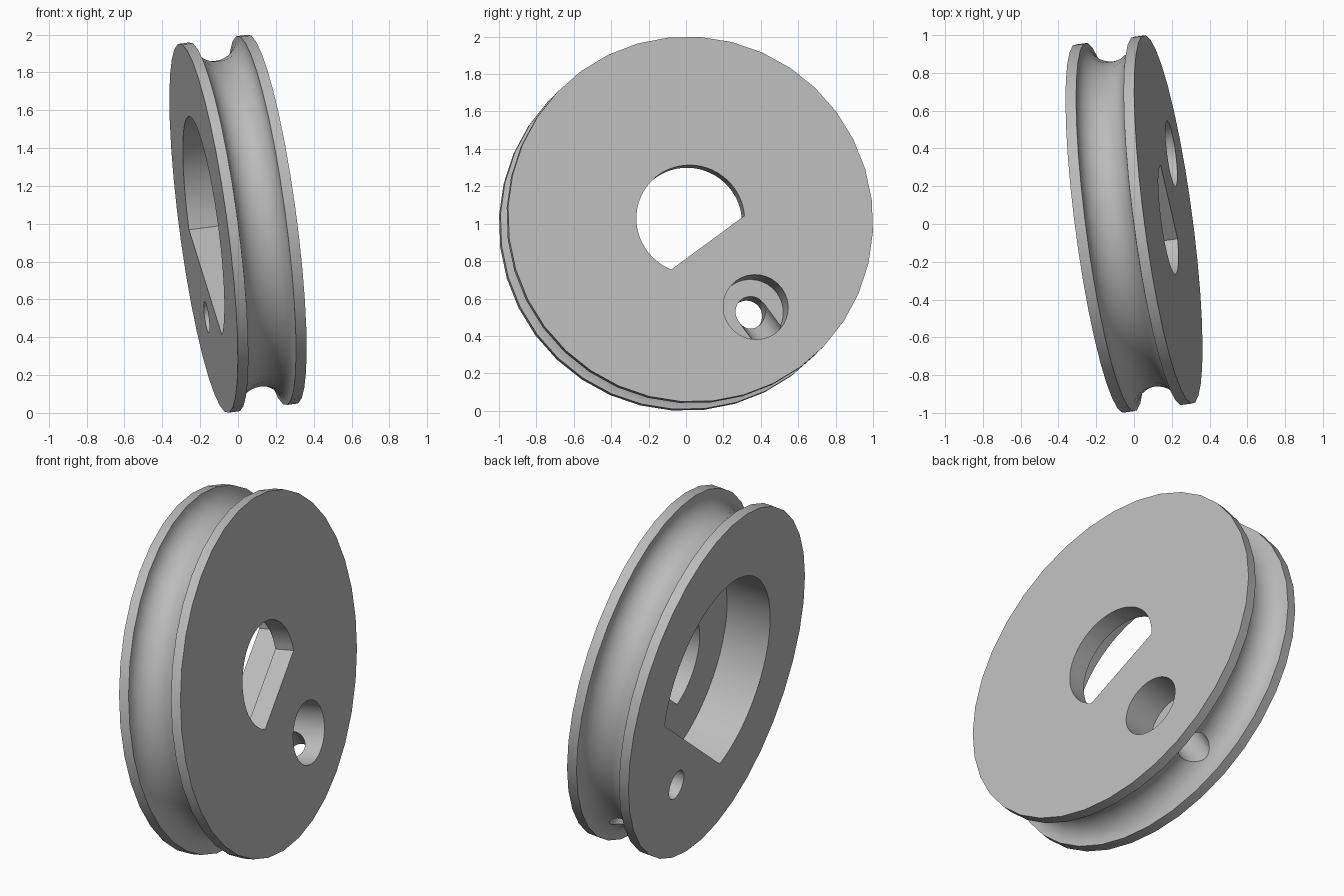
import bpy, bmesh, math
from mathutils import Matrix, Vector

cube = bpy.data.objects.get("Cube")
if cube:
    bpy.data.objects.remove(cube, do_unlink=True)

RADIUS, HALF = 0.985, 0.185          # rim radius, half thickness
GROOVE_W, GROOVE_D = 0.128, 0.115    # groove half width, depth
OFFSET = 0.585                       # distance of the cable hole from the axle


def make_object(name, bm):
    bmesh.ops.recalc_face_normals(bm, faces=bm.faces)
    mesh = bpy.data.meshes.new(name)
    bm.to_mesh(mesh)
    bm.free()
    obj = bpy.data.objects.new(name, mesh)
    bpy.context.collection.objects.link(obj)
    return obj


def prism(name, outline, z0, z1):
    """Closed prism from a flat outline."""
    bm = bmesh.new()
    face = bm.faces.new([bm.verts.new((x, y, z0)) for x, y in outline])
    ext = bmesh.ops.extrude_face_region(bm, geom=[face])
    verts = [g for g in ext["geom"] if isinstance(g, bmesh.types.BMVert)]
    bmesh.ops.translate(bm, verts=verts, vec=(0, 0, z1 - z0))
    return make_object(name, bm)


def d_outline(r, flat, n=40):
    """Circle cut by a flat facing +x."""
    a = math.acos(flat / r)
    step = (2 * math.pi - 2 * a) / n
    return [(r * math.cos(a + i * step), r * math.sin(a + i * step)) for i in range(n + 1)]


def circle(r, cx=0.0, n=32):
    return [(cx + r * math.cos(2 * math.pi * i / n), r * math.sin(2 * math.pi * i / n))
            for i in range(n)]


# Grooved wheel: lathe the profile around z
profile = [(0, -HALF), (RADIUS, -HALF)]
for i in range(17):
    t = math.pi * i / 16
    profile.append((RADIUS - GROOVE_D * math.sin(t), -GROOVE_W * math.cos(t)))
profile += [(RADIUS, HALF), (0, HALF)]
bm = bmesh.new()
pts = [bm.verts.new((r, 0, z)) for r, z in profile]
edges = [bm.edges.new(pair) for pair in zip(pts, pts[1:])]
bmesh.ops.spin(bm, geom=pts + edges, cent=(0, 0, 0), axis=(0, 0, 1),
               angle=2 * math.pi, steps=36, use_duplicate=False)
bmesh.ops.remove_doubles(bm, verts=bm.verts, dist=1e-4)
bmesh.ops.dissolve_limit(bm, angle_limit=0.001, verts=bm.verts, edges=bm.edges)
wheel = make_object("grooved_wheel", bm)

# Cutters: axle hole, wide recess, cable pocket, pin hole, channel to the groove
cutters = [
    prism("axle_cutter", d_outline(0.292, 0.156), -0.3, 0.3),
    prism("recess_cutter", d_outline(0.597, 0.357), -0.3, HALF - 0.11),
    prism("pocket_cutter", circle(0.175, OFFSET), HALF - 0.2, 0.3),
    prism("pin_cutter", circle(0.083, OFFSET), -0.3, 0.1),
    prism("channel_cutter", circle(0.086), OFFSET, 1.05),
]
cutters[-1].data.transform(Matrix.Rotation(math.pi / 2, 4, "Y"))
for cutter in cutters:
    cutter.hide_render = True
    mod = wheel.modifiers.new(cutter.name, "BOOLEAN")
    mod.operation, mod.solver, mod.object = "DIFFERENCE", "EXACT", cutter

graph = bpy.context.evaluated_depsgraph_get()
cut_mesh = bpy.data.meshes.new_from_object(wheel.evaluated_get(graph))
wheel.modifiers.clear()
wheel.data = cut_mesh
for cutter in cutters:
    bpy.data.objects.remove(cutter, do_unlink=True)

# Tilt: axle close to +x, flats turned low and to the back
axle = Vector((0.983, 0.13, 0.13)).normalized()
a = math.radians(-53.7)
out = Vector((0, math.cos(a), math.sin(a)))
out = (out - axle * out.dot(axle)).normalized()
side = axle.cross(out)
tilt = Matrix((out, side, axle)).transposed().to_4x4()
wheel.data.transform(Matrix.Translation((0, 0, 1)) @ tilt)

# Plain grey material
mat = bpy.data.materials.new("grey")
mat.use_nodes = True
colour = (0.5, 0.5, 0.5, 1)
mat.diffuse_color = colour
mat.node_tree.nodes["Principled BSDF"].inputs["Base Color"].default_value = colour
wheel.data.materials.clear()
wheel.data.materials.append(mat)

bpy.ops.object.select_all(action="DESELECT")
wheel.select_set(True)
bpy.context.view_layer.objects.active = wheel
bpy.ops.object.shade_smooth_by_angle(angle=math.radians(30))
